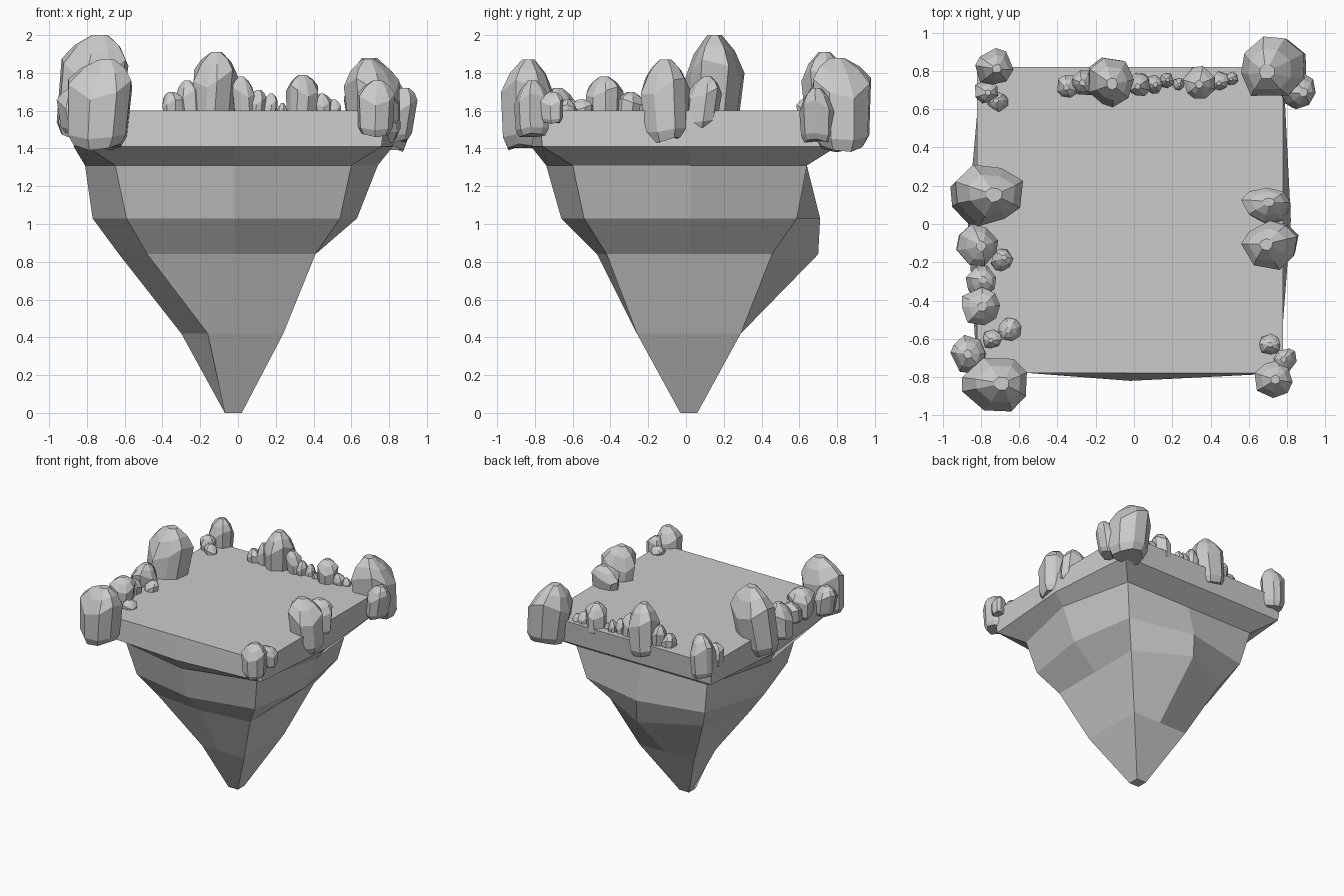
import bpy, math, random
from mathutils import Matrix

random.seed(7)


def loft(name, rings):
    """Skin a stack of equal-sized vertex rings and cap both ends."""
    n = len(rings[0])
    verts = [v for ring in rings for v in ring]
    faces = [tuple(reversed(range(n))), tuple(range(len(verts) - n, len(verts)))]
    for k in range(len(rings) - 1):
        for i in range(n):
            j = (i + 1) % n
            faces.append((k * n + i, k * n + j, (k + 1) * n + j, (k + 1) * n + i))
    mesh = bpy.data.meshes.new(name)
    mesh.from_pydata(verts, [], faces)
    mesh.update()
    obj = bpy.data.objects.new(name, mesh)
    bpy.context.collection.objects.link(obj)
    return obj


# Floating island: z, corner x range, corner y range, side middles (left, right, front, back)
levels = [
    (0.00, -0.07, 0.02, -0.03, 0.06, -0.07, 0.02, -0.03, 0.06),
    (0.42, -0.28, 0.24, -0.26, 0.29, -0.30, 0.24, -0.26, 0.29),
    (0.84, -0.48, 0.41, -0.42, 0.455, -0.63, 0.41, -0.47, 0.70),
    (1.03, -0.59, 0.54, -0.54, 0.587, -0.77, 0.63, -0.66, 0.71),
    (1.31, -0.65, 0.60, -0.60, 0.64, -0.81, 0.74, -0.74, 0.64),
    (1.41, -0.80, 0.76, -0.76, 0.80, -0.87, 0.82, -0.82, 0.80),
    (1.60, -0.82, 0.78, -0.78, 0.82, -0.82, 0.78, -0.78, 0.82),
]
rings = []
for z, x0, x1, y0, y1, left, right, front, back in levels:
    fl = -0.16 if z == 0.42 else x0      # notch low on the front left corner
    mx, my = -0.02, 0.02
    rings.append([(fl, y0, z), (mx, front, z), (x1, y0, z), (right, my, z),
                  (x1, y1, z), (mx, back, z), (x0, y1, z), (left, my, z)])
loft("island", rings)


def crystal(name, x0, x1, y0, y1, z0, z1, lean=(0, 0)):
    """Irregular faceted rock column with a chipped point, fitted to a box."""
    n = 8
    turn = random.uniform(0, math.tau)
    angles = [turn + (i + random.uniform(-0.25, 0.25)) * math.tau / n for i in range(n)]
    radii = [random.uniform(0.88, 1.08) for _ in range(n)]
    px, py = random.uniform(-0.2, 0.2), random.uniform(-0.2, 0.2)
    pts = []
    for h, s, slope in ((0, 0.74, 0.04), (0.12, 0.92, 0.03), (0.66, 1.0, 0.12),
                        (0.86, 0.68, 0.05), (1.0, 0.24, 0.0)):
        for a, r in zip(angles, radii):
            x, y = math.cos(a) * r * s, math.sin(a) * r * s
            k = max(0, h - 0.6) * 2
            pts.append([x + px * k + lean[0] * h, y + py * k + lean[1] * h,
                        h + slope * math.sin(a * 2 + turn)])
    for axis, (lo, hi) in enumerate(((x0, x1), (y0, y1), (z0, z1))):
        a = min(p[axis] for p in pts)
        b = max(p[axis] for p in pts)
        for p in pts:
            p[axis] = lo + (p[axis] - a) / (b - a) * (hi - lo)
    return loft(name, [pts[i:i + n] for i in range(0, len(pts), n)])


# Large crystals by bounding box
large = [
    ("front_left", -0.90, -0.56, -0.98, -0.70, 1.39, 1.87, (0.1, 0)),
    ("front_left_side", -0.96, -0.77, -0.78, -0.58, 1.47, 1.72, (-0.3, 0)),
    ("left", -0.96, -0.58, -0.02, 0.31, 1.44, 2.00, (0.4, 0.3)),
    ("left_lower", -0.93, -0.71, -0.22, 0.00, 1.48, 1.77, (0.2, 0)),
    ("back_left", -0.83, -0.63, 0.73, 0.92, 1.47, 1.83, (0.1, 0)),
    ("back", -0.24, 0.00, 0.61, 0.87, 1.48, 1.91, (0.2, -0.2)),
    ("back_right", 0.56, 0.90, 0.67, 0.98, 1.38, 1.88, (-0.2, 0)),
    ("back_right_side", 0.75, 0.95, 0.60, 0.79, 1.43, 1.72, (0.4, 0)),
    ("right", 0.56, 0.86, -0.24, 0.02, 1.43, 1.87, (-0.2, -0.2)),
    ("right_side", 0.56, 0.82, 0.00, 0.19, 1.50, 1.78, (-0.2, 0.4)),
    ("front_right", 0.63, 0.83, -0.91, -0.71, 1.46, 1.76, (0, 0)),
]
for name, *box, lean in large:
    crystal("crystal_" + name, *box, lean)

# Small crystals: x, y, radius, top height
small_left = [
    (-0.69, -0.19, 0.06, 1.68), (-0.80, -0.30, 0.08, 1.70), (-0.80, -0.43, 0.10, 1.78),
    (-0.65, -0.55, 0.06, 1.66), (-0.74, -0.60, 0.05, 1.66),
    (-0.77, 0.69, 0.06, 1.72), (-0.71, 0.64, 0.055, 1.67),
]
small_back = [
    (-0.34, 0.72, 0.06, 1.70), (-0.26, 0.74, 0.065, 1.76), (0.03, 0.73, 0.06, 1.78),
    (0.10, 0.73, 0.05, 1.71), (0.17, 0.75, 0.04, 1.69), (0.23, 0.73, 0.03, 1.64),
    (0.34, 0.74, 0.085, 1.79), (0.45, 0.75, 0.05, 1.69), (0.51, 0.76, 0.035, 1.66),
]
small_right = [(0.79, -0.71, 0.06, 1.70), (0.71, -0.63, 0.055, 1.66)]
for side, group in (("left", small_left), ("back", small_back), ("right", small_right)):
    for i, (x, y, r, top) in enumerate(group):
        crystal(f"small_crystal_{side}_{i + 1}", x - r, x + r, y - r, y + r, 1.53, top,
                (random.uniform(-0.3, 0.3), random.uniform(-0.3, 0.3)))
